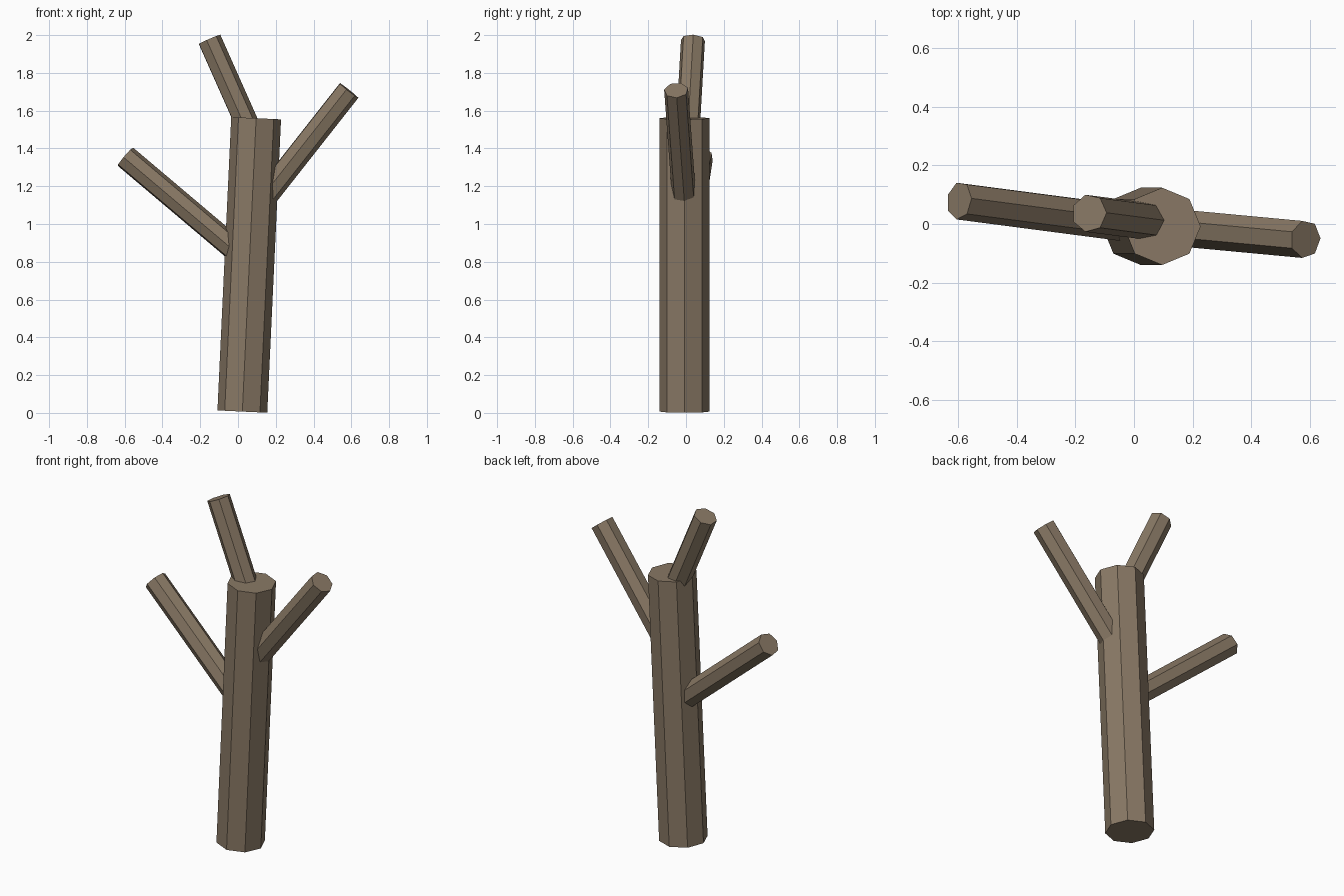
import bpy, bmesh, math
from mathutils import Vector

if "Cube" in bpy.data.objects:
    bpy.data.objects.remove(bpy.data.objects["Cube"])

bark = bpy.data.materials.new("brown_bark")
bark.diffuse_color = (0.25, 0.19, 0.13, 1.0)
bark.use_nodes = True
bark.node_tree.nodes["Principled BSDF"].inputs["Base Color"].default_value = bark.diffuse_color


def log(name, start, end, radius, sides):
    """Straight flat-shaded prism from start to end, one corner facing +x."""
    start, end = Vector(start), Vector(end)
    axis = (end - start).normalized()
    side = Vector((1, 0, 0))
    side = (side - axis * side.dot(axis)).normalized()
    other = axis.cross(side)

    bm = bmesh.new()
    rings = []
    for centre in (start, end):
        ring = []
        for i in range(sides):
            a = math.tau * i / sides
            ring.append(bm.verts.new(
                centre + radius * (side * math.cos(a) + other * math.sin(a))))
        rings.append(ring)
    low, high = rings
    for i in range(sides):
        j = (i + 1) % sides
        bm.faces.new((low[i], low[j], high[j], high[i]))
    bm.faces.new(low[::-1])
    bm.faces.new(high)

    mesh = bpy.data.meshes.new(name)
    bm.to_mesh(mesh)
    bm.free()
    mesh.materials.append(bark)
    obj = bpy.data.objects.new(name, mesh)
    bpy.context.collection.objects.link(obj)
    return obj


# Leaning eight-sided trunk
log("trunk", (0.023, -0.008, 0.007), (0.096, -0.008, 1.56), 0.132, 8)

# Three seven-sided branches growing out of the trunk's core
log("left_branch", (0.06, -0.006, 0.80), (-0.597, 0.08, 1.355), 0.065, 7)
log("right_branch", (0.072, -0.004, 1.055), (0.586, -0.052, 1.708), 0.065, 7)
log("top_branch", (0.085, 0.006, 1.44), (-0.153, 0.037, 1.976), 0.065, 7)
